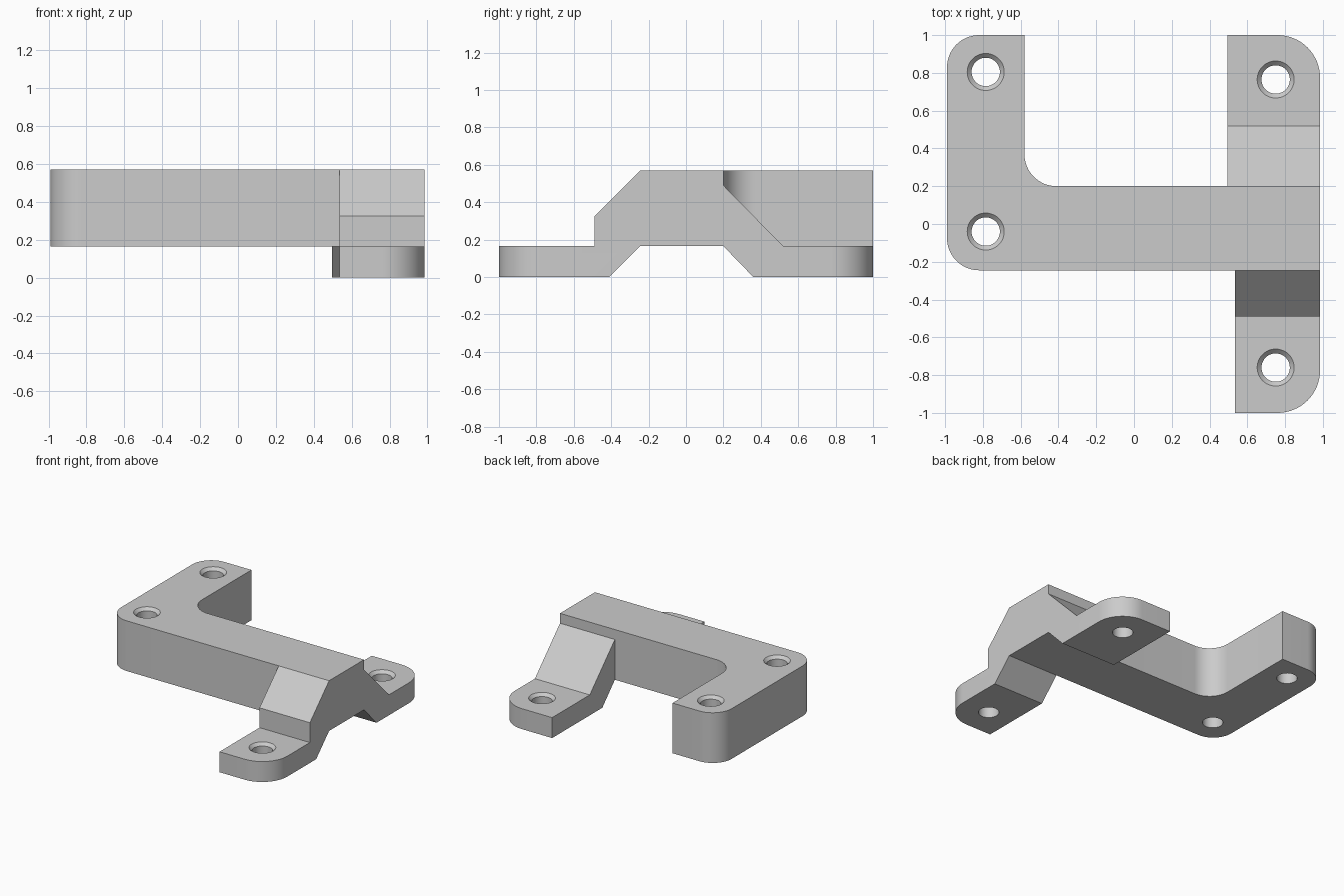
import bpy, bmesh, math
from mathutils import Vector

cube = bpy.data.objects.get("Cube")
if cube:
    bpy.data.objects.remove(cube, do_unlink=True)

grey = bpy.data.materials.new("plain_grey")
grey.use_nodes = True
colour = (0.6, 0.6, 0.6, 1)
grey.diffuse_color = colour
grey.node_tree.nodes["Principled BSDF"].inputs["Base Color"].default_value = colour

RIGHT, LOW, TOP = 0.985, 0.165, 0.57


def finish(bm, name):
    bmesh.ops.recalc_face_normals(bm, faces=bm.faces)
    mesh = bpy.data.meshes.new(name)
    bm.to_mesh(mesh)
    bm.free()
    mesh.materials.append(grey)
    obj = bpy.data.objects.new(name, mesh)
    bpy.context.collection.objects.link(obj)
    return obj


def prism(name, points, offset, rounds):
    """Extrude a planar outline, then round upright edges at given (x, y, radius)."""
    bm = bmesh.new()
    face = bm.faces.new([bm.verts.new(p) for p in points])
    out = bmesh.ops.extrude_face_region(bm, geom=[face], use_keep_orig=True)
    moved = [g for g in out["geom"] if isinstance(g, bmesh.types.BMVert)]
    bmesh.ops.translate(bm, verts=moved, vec=offset)
    bmesh.ops.recalc_face_normals(bm, faces=bm.faces)
    for x, y, r in rounds:
        edges = [e for e in bm.edges
                 if all((v.co.xy - Vector((x, y))).length < 1e-4 for v in e.verts)]
        bmesh.ops.bevel(bm, geom=edges, offset=r, offset_type='OFFSET',
                        segments=16, profile=0.5, affect='EDGES')
    return finish(bm, name)


def hole_cutter(x, y, top):
    """Turned cutter: straight bore with a chamfered mouth."""
    bm = bmesh.new()
    n = 48
    rings = []
    for r, z in ((0.075, -0.1), (0.075, top - 0.023), (0.148, top + 0.05)):
        rings.append([bm.verts.new((x + r * math.cos(math.tau * i / n),
                                    y + r * math.sin(math.tau * i / n), z))
                      for i in range(n)])
    for a, b in zip(rings, rings[1:]):
        for i in range(n):
            j = (i + 1) % n
            bm.faces.new((a[i], a[j], b[j], b[i]))
    bm.faces.new(rings[0])
    bm.faces.new(rings[-1])
    cutter = finish(bm, "hole_cutter")
    cutter.hide_render = True
    return cutter


def combine(body, other, operation):
    mod = body.modifiers.new(operation.lower(), 'BOOLEAN')
    mod.operation, mod.solver, mod.object = operation, 'EXACT', other
    bpy.context.view_layer.objects.active = body
    bpy.ops.object.modifier_apply(modifier=mod.name)
    bpy.data.objects.remove(other, do_unlink=True)


# Thick L-shaped body
outline = [(-0.99, -0.245), (RIGHT, -0.245), (RIGHT, 0.2),
           (-0.58, 0.2), (-0.58, 1), (-0.99, 1)]
bracket = prism("bracket", [(x, y, LOW) for x, y in outline], (0, 0, TOP - LOW),
                [(-0.99, -0.245, 0.17), (-0.99, 1, 0.17), (-0.58, 0.2, 0.17)])

# Stepped front foot
profile = [(-0.245, TOP), (-0.49, 0.325), (-0.49, LOW), (-1, LOW),
           (-1, 0), (-0.41, 0), (-0.245, LOW)]
front_foot = prism("front_foot", [(0.535, y, z) for y, z in profile],
                   (RIGHT - 0.535, 0, 0), [(RIGHT, -1, 0.225)])

# Sloping rear foot
profile = [(0.2, 0.49), (0.52, LOW), (1, LOW), (1, 0), (0.36, 0), (0.2, LOW)]
rear_foot = prism("rear_foot", [(0.495, y, z) for y, z in profile],
                  (RIGHT - 0.495, 0, 0), [(RIGHT, 1, 0.225)])

for foot in (front_foot, rear_foot):
    combine(bracket, foot, 'UNION')

# Chamfered screw holes
for x, y, top in ((-0.785, 0.805, TOP), (-0.785, -0.04, TOP),
                  (0.75, 0.765, LOW), (0.75, -0.76, LOW)):
    combine(bracket, hole_cutter(x, y, top), 'DIFFERENCE')

# Smooth the rounds, keep the edges crisp
bpy.ops.object.select_all(action='DESELECT')
bracket.select_set(True)
bpy.context.view_layer.objects.active = bracket
bpy.ops.object.shade_smooth_by_angle(angle=math.radians(25))
